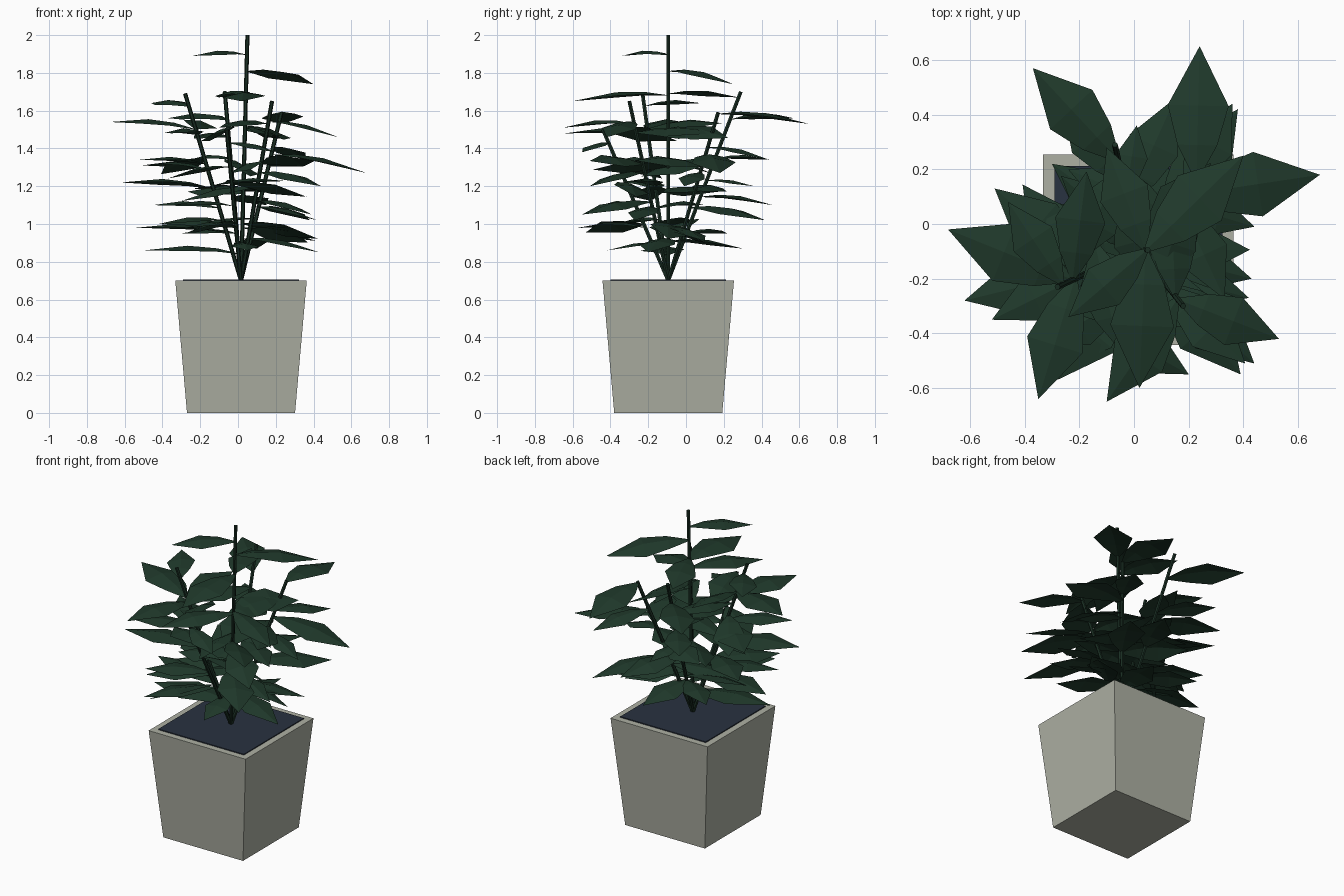
import bpy, bmesh, math, random
from mathutils import Vector

if "Cube" in bpy.data.objects:
    bpy.data.objects.remove(bpy.data.objects["Cube"])

random.seed(7)

def material(name, rgb):
    m = bpy.data.materials.new(name)
    m.diffuse_color = (*rgb, 1)
    m.use_nodes = True
    m.node_tree.nodes["Principled BSDF"].inputs["Base Color"].default_value = m.diffuse_color
    return m

POT = material("grey_stone", (0.42, 0.435, 0.37))
SOIL = material("dark_soil", (0.022, 0.032, 0.052))
LEAF = material("dark_green", (0.014, 0.041, 0.024))
STEM = material("stem_green", (0.010, 0.028, 0.017))

def finish(bm, name, mat):
    me = bpy.data.meshes.new(name)
    bm.to_mesh(me)
    bm.free()
    me.materials.append(mat)
    ob = bpy.data.objects.new(name, me)
    bpy.context.collection.objects.link(ob)

CX, CY = 0.016, -0.094

def frustum(name, half_bottom, half_top, z0, z1, mat):
    bm = bmesh.new()
    rings = [[bm.verts.new((CX + sx * h, CY + sy * h, z))
              for sx, sy in ((-1, -1), (1, -1), (1, 1), (-1, 1))]
             for h, z in ((half_bottom, z0), (half_top, z1))]
    lo, hi = rings
    bm.faces.new(lo[::-1])
    bm.faces.new(hi)
    for i in range(4):
        j = (i + 1) % 4
        bm.faces.new((lo[i], lo[j], hi[j], hi[i]))
    finish(bm, name, mat)

# Tapered square pot and the soil just above its rim
frustum("pot", 0.286, 0.348, 0, 0.70, POT)
frustum("soil", 0.307, 0.307, 0.69, 0.706, SOIL)

# Stems fan out from one root; each has its tip and its leaf tips
ROOT = Vector((CX, CY, 0.70))
PLANT = [
    ((0.05, -0.095, 2.0), [(-0.24, -0.34, 1.89), (0.40, 0.25, 1.74), (0.02, -0.60, 1.65),
                           (-0.10, 0.28, 1.67), (0.43, -0.20, 0.85), (-0.50, -0.15, 0.86),
                           (0.10, 0.30, 0.87), (0.05, -0.42, 0.86), (0.41, 0.10, 0.91)]),
    ((-0.07, 0.29, 1.70), [(-0.37, 0.57, 1.56), (0.01, 0.36, 1.20), (-0.26, 0.44, 1.34),
                           (0.15, 0.46, 1.10), (-0.30, 0.22, 0.95)]),
    ((0.23, 0.17, 1.59), [(0.24, 0.65, 1.53), (0.68, 0.18, 1.27), (0.36, 0.44, 1.34),
                          (0.44, -0.01, 1.20), (0.38, 0.42, 1.02)]),
    ((-0.28, -0.23, 1.69), [(-0.68, -0.02, 1.54), (-0.46, 0.08, 1.64), (-0.35, -0.64, 1.48),
                            (-0.62, -0.28, 1.22), (-0.52, -0.35, 1.34),
                            (-0.51, 0.13, 1.31), (-0.45, 0.10, 1.10), (-0.54, -0.05, 0.98)]),
    ((0.18, -0.30, 1.65), [(0.53, -0.42, 1.46), (-0.10, -0.65, 1.51), (0.44, -0.51, 1.20),
                           (0.39, -0.55, 1.05), (0.42, -0.27, 1.02)]),
    ((-0.06, -0.44, 1.50), [(-0.28, -0.57, 0.98), (0.20, -0.55, 1.38), (-0.35, -0.45, 1.10)]),
]

def add_stem(bm, a, b, radius=0.011, sides=6):
    side = (b - a).cross(Vector((0, 1, 0))).normalized()
    up = (b - a).cross(side).normalized()
    rings = []
    for p in (a, b):
        rings.append([bm.verts.new(p + radius * (math.cos(t) * side + math.sin(t) * up))
                      for t in (i * math.tau / sides for i in range(sides))])
    for i in range(sides):
        j = (i + 1) % sides
        bm.faces.new((rings[0][i], rings[0][j], rings[1][j], rings[1][i]))
    bm.faces.new(rings[1])
    bmesh.ops.recalc_face_normals(bm, faces=bm.faces)

def add_leaf(bm, base, tip, roll):
    """Pointed leaf: raised arching midrib, edges folded down from it."""
    along = tip - base
    length = along.length
    side = Vector((-along.y, along.x, 0)).normalized()
    side.z = roll
    rows = []
    for t, w, lift in ((0, 0.02, 0), (0.25, 0.15, 0.05), (0.55, 0.23, 0.065)):
        mid = base + along * t + Vector((0, 0, lift * length))
        off = side * w * length
        drop = Vector((0, 0, -0.2 * w * length))
        rows.append([bm.verts.new(p) for p in (mid + off + drop, mid, mid - off + drop)])
    end = bm.verts.new(tip)
    for r, s in zip(rows, rows[1:]):
        for k in (0, 1):
            bm.faces.new((r[k], r[k + 1], s[k + 1], s[k]))
    for k in (0, 1):
        bm.faces.new((rows[-1][k], rows[-1][k + 1], end))

stems, leaves = bmesh.new(), bmesh.new()
for n, (top, tips) in enumerate(PLANT):
    top = Vector(top)
    add_stem(stems, ROOT, top)

    def on_stem(z):
        return ROOT.lerp(top, min(1, (z - 0.70) / (top.z - 0.70)))

    for tip in tips:
        # Leaves on the left rise outward a little, those on the right droop
        add_leaf(leaves, on_stem(tip[2] + 0.03 + 0.1 * tip[0]), Vector(tip),
                 random.uniform(-0.12, 0.12))
    # Filler leaves spiralling up inside the crown
    for k in range(4):
        base = on_stem(0.96 + 0.16 * k + random.uniform(0, 0.1))
        a = 2.4 * (4 * n + k)
        out = Vector((0.40 * math.cos(a), 0.40 * math.sin(a), 0))
        tip = base + out
        if not (-0.5 < tip.x < 0.44 and -0.56 < tip.y < 0.42):
            tip = base - out
        tip.z += random.uniform(-0.09, 0.03)
        add_leaf(leaves, base, tip, random.uniform(-0.4, 0.4))

finish(stems, "stems", STEM)
for f in leaves.faces:
    f.normal_update()
    if f.normal.z < 0:
        f.normal_flip()
finish(leaves, "leaves", LEAF)
